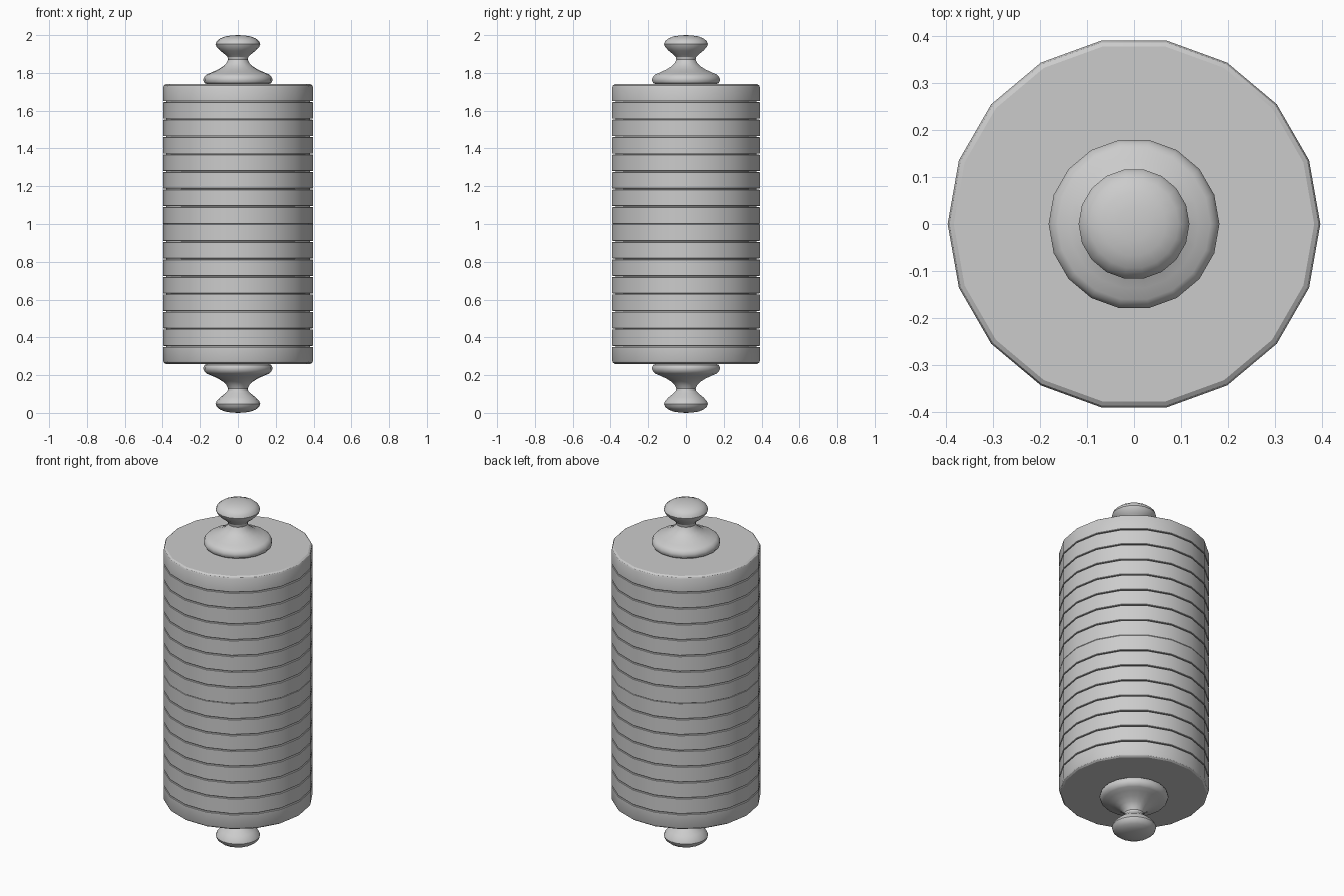
import bpy, bmesh, math

if "Cube" in bpy.data.objects:
    bpy.data.objects.remove(bpy.data.objects["Cube"])

SIDES = 18
MID = 1.0          # mirror height
PITCH = 0.0925     # disc spacing
GAP = 0.005
HALF = 0.74        # half height of the disc stack


def lathe(name, profile):
    """Spin an (r, z) profile about z; points with r = 0 become poles."""
    bm = bmesh.new()
    rings = []
    for r, z in profile:
        if r == 0:
            rings.append([bm.verts.new((0, 0, z))])
        else:
            rings.append([bm.verts.new((r * math.cos(2 * math.pi * i / SIDES),
                                        r * math.sin(2 * math.pi * i / SIDES), z))
                          for i in range(SIDES)])
    for a, b in zip(rings, rings[1:]):
        for i in range(SIDES):
            j = (i + 1) % SIDES
            if len(a) == 1:
                bm.faces.new((a[0], b[j], b[i]))
            elif len(b) == 1:
                bm.faces.new((a[i], a[j], b[0]))
            else:
                bm.faces.new((a[i], a[j], b[j], b[i]))
    bmesh.ops.recalc_face_normals(bm, faces=bm.faces)
    mesh = bpy.data.meshes.new(name)
    bm.to_mesh(mesh)
    bm.free()
    ob = bpy.data.objects.new(name, mesh)
    bpy.context.collection.objects.link(ob)
    bpy.ops.object.select_all(action='DESELECT')
    ob.select_set(True)
    bpy.context.view_layer.objects.active = ob
    bpy.ops.object.shade_smooth_by_angle(angle=math.radians(30))
    return ob


def mirrored(name, offsets):
    """Build the part above and below the middle; offsets are from MID."""
    for sign, side in ((1, "upper"), (-1, "lower")):
        lathe(f"{side}_{name}", [(r, MID + sign * z) for r, z in offsets])


R = 0.397

# Inner core closing the gaps between discs
lathe("core", [(0, MID - 0.72), (0.38, MID - 0.72), (0.38, MID + 0.72), (0, MID + 0.72)])

# Stacked discs, the two middle ones touching
for k in range(7):
    lo, hi = k * PITCH, (k + 1) * PITCH
    lo += GAP / 2 if k else 0
    hi -= GAP / 2
    c = 0.002
    mirrored(f"disc_{k + 1}", [(0, lo), (R - c, lo), (R, lo + c),
                               (R, hi - c), (R - c, hi), (0, hi)])

# End discs with a chamfered rim
lo = 7 * PITCH + GAP / 2
mirrored("end_disc", [(0, lo), (R - 0.002, lo), (R, lo + 0.002), (R, HALF - 0.015),
                      (R - 0.004, HALF - 0.006), (R - 0.013, HALF), (0, HALF)])

# Turned finials: collar, flared neck and flattened knob
mirrored("finial", [
    (0, 0.73), (0.166, 0.73), (0.166, 0.742), (0.176, 0.746), (0.182, 0.757),
    (0.182, 0.770), (0.176, 0.782), (0.169, 0.789), (0.163, 0.793),
    (0.138, 0.803), (0.105, 0.818), (0.078, 0.835), (0.060, 0.853),
    (0.052, 0.870), (0.055, 0.884), (0.070, 0.899), (0.093, 0.917),
    (0.112, 0.937), (0.118, 0.952), (0.112, 0.968), (0.095, 0.982),
    (0.068, 0.993), (0.035, 0.998), (0, 1.0)])
